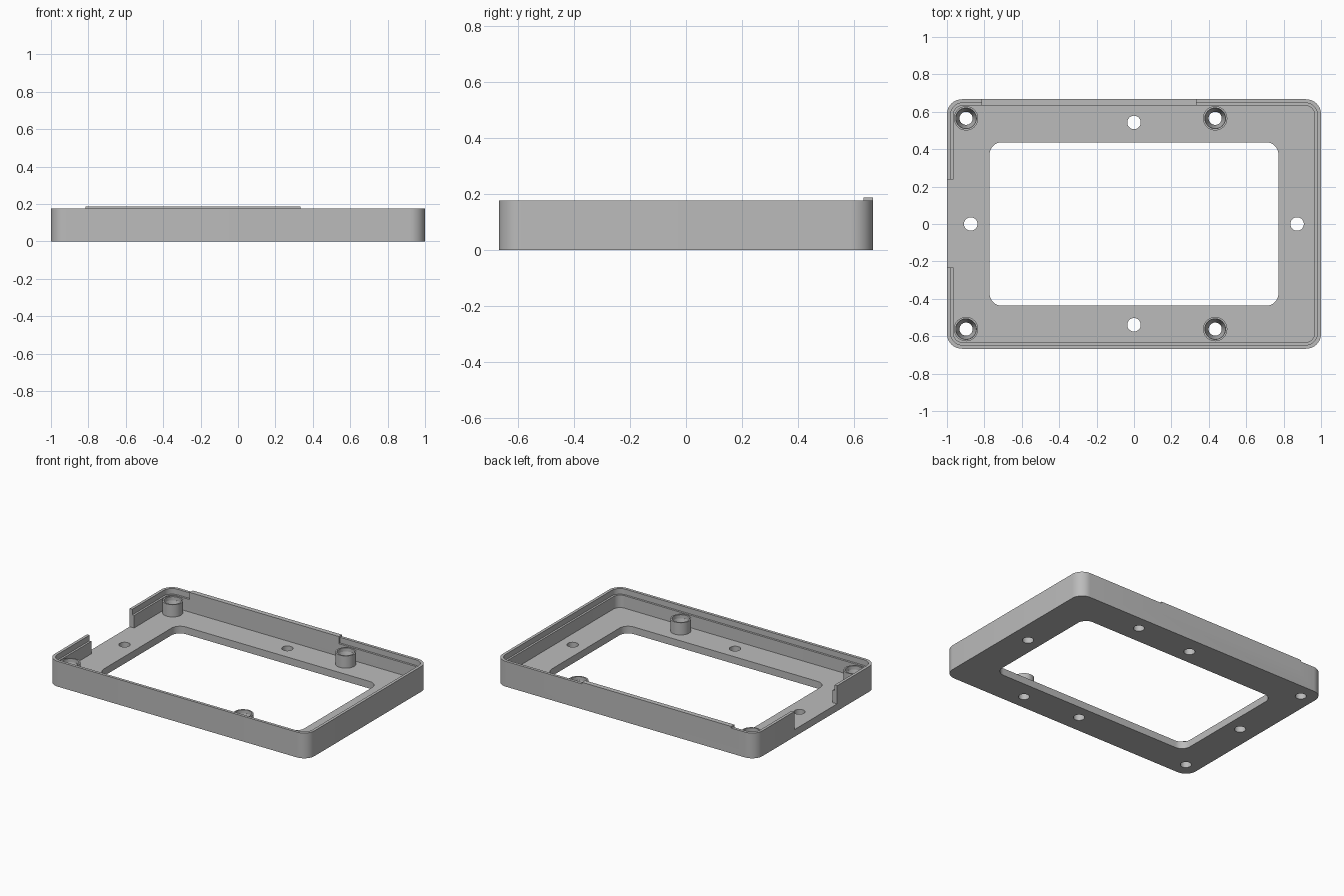
import bpy, bmesh
from math import cos, sin, pi

cube = bpy.data.objects.get("Cube")
if cube:
    bpy.data.objects.remove(cube)

grey = bpy.data.materials.new("plain grey")
grey.use_nodes = True
colour = (0.5, 0.5, 0.5, 1)
grey.diffuse_color = colour
grey.node_tree.nodes["Principled BSDF"].inputs["Base Color"].default_value = colour

HALF_X, HALF_Y = 1.0, 0.667
HEIGHT, FLOOR, LEDGE, POST_TOP = 0.176, 0.05, 0.137, 0.135
WALL, LIP = 0.034, 0.02


def finish(name, bm):
    bmesh.ops.recalc_face_normals(bm, faces=bm.faces)
    mesh = bpy.data.meshes.new(name)
    bm.to_mesh(mesh)
    bm.free()
    mesh.materials.append(grey)
    obj = bpy.data.objects.new(name, mesh)
    bpy.context.collection.objects.link(obj)
    return obj


def loft(name, lower, upper, z0, z1):
    """Closed solid between two matching outlines."""
    bm = bmesh.new()
    a = [bm.verts.new((x, y, z0)) for x, y in lower]
    b = [bm.verts.new((x, y, z1)) for x, y in upper]
    bm.faces.new(a)
    bm.faces.new(b)
    n = len(a)
    for i in range(n):
        j = (i + 1) % n
        bm.faces.new((a[i], a[j], b[j], b[i]))
    return finish(name, bm)


def rounded(hx, hy, r, steps=10):
    points = []
    for k, (sx, sy) in enumerate([(1, 1), (-1, 1), (-1, -1), (1, -1)]):
        for i in range(steps + 1):
            t = (k + i / steps) * pi / 2
            points.append((sx * (hx - r) + r * cos(t), sy * (hy - r) + r * sin(t)))
    return points


def slab(name, hx, hy, r, z0, z1):
    outline = rounded(hx, hy, r)
    return loft(name, outline, outline, z0, z1)


def box(name, x0, x1, y0, y1, z0, z1):
    outline = [(x0, y0), (x1, y0), (x1, y1), (x0, y1)]
    return loft(name, outline, outline, z0, z1)


def cone(name, x, y, r0, r1, z0, z1, n=40):
    def ring(r):
        return [(x + r * cos(2 * pi * i / n), y + r * sin(2 * pi * i / n)) for i in range(n)]
    return loft(name, ring(r0), ring(r1), z0, z1)


def combine(target, tool, operation):
    mod = target.modifiers.new("combine", "BOOLEAN")
    mod.operation = operation
    mod.solver = "EXACT"
    mod.object = tool
    bpy.context.view_layer.objects.active = target
    bpy.ops.object.modifier_apply(modifier=mod.name)
    bpy.data.objects.remove(tool)


# Tray with a stepped rim
frame = slab("bezel_frame", HALF_X, HALF_Y, 0.08, 0, HEIGHT)
combine(frame, slab("cavity", HALF_X - WALL, HALF_Y - WALL, 0.05, FLOOR, 0.4), "DIFFERENCE")
combine(frame, slab("rim_step", HALF_X - LIP, HALF_Y - LIP, 0.062, LEDGE, 0.4), "DIFFERENCE")

# Screen window
combine(frame, slab("window", 0.772, 0.437, 0.065, -0.1, 0.3), "DIFFERENCE")

# Raised tongue on the back wall
combine(frame, box("tongue", -0.815, 0.333, HALF_Y - WALL, HALF_Y, 0.1, 0.187), "UNION")

# Side notch
combine(frame, box("notch", -1.1, -0.95, -0.232, 0.238, FLOOR, 0.4), "DIFFERENCE")

# Screw posts with tapered bores
for x in (-0.898, 0.434):
    for y in (-0.562, 0.565):
        combine(frame, cone("post", x, y, 0.065, 0.065, 0.02, POST_TOP), "UNION")
        combine(frame, cone("bore", x, y, 0.055, 0.055, 0.11, 0.3), "DIFFERENCE")
        combine(frame, cone("taper", x, y, 0.035, 0.055, 0.03, 0.111), "DIFFERENCE")
        combine(frame, cone("pilot", x, y, 0.035, 0.035, -0.1, 0.04), "DIFFERENCE")

# Plain holes through the floor
for x, y in ((-0.873, 0), (0.872, 0), (0, 0.543), (0, -0.539)):
    combine(frame, cone("hole", x, y, 0.036, 0.036, -0.1, 0.1), "DIFFERENCE")

bpy.ops.object.select_all(action="DESELECT")
frame.select_set(True)
bpy.context.view_layer.objects.active = frame
bpy.ops.object.shade_smooth_by_angle(angle=0.5)
